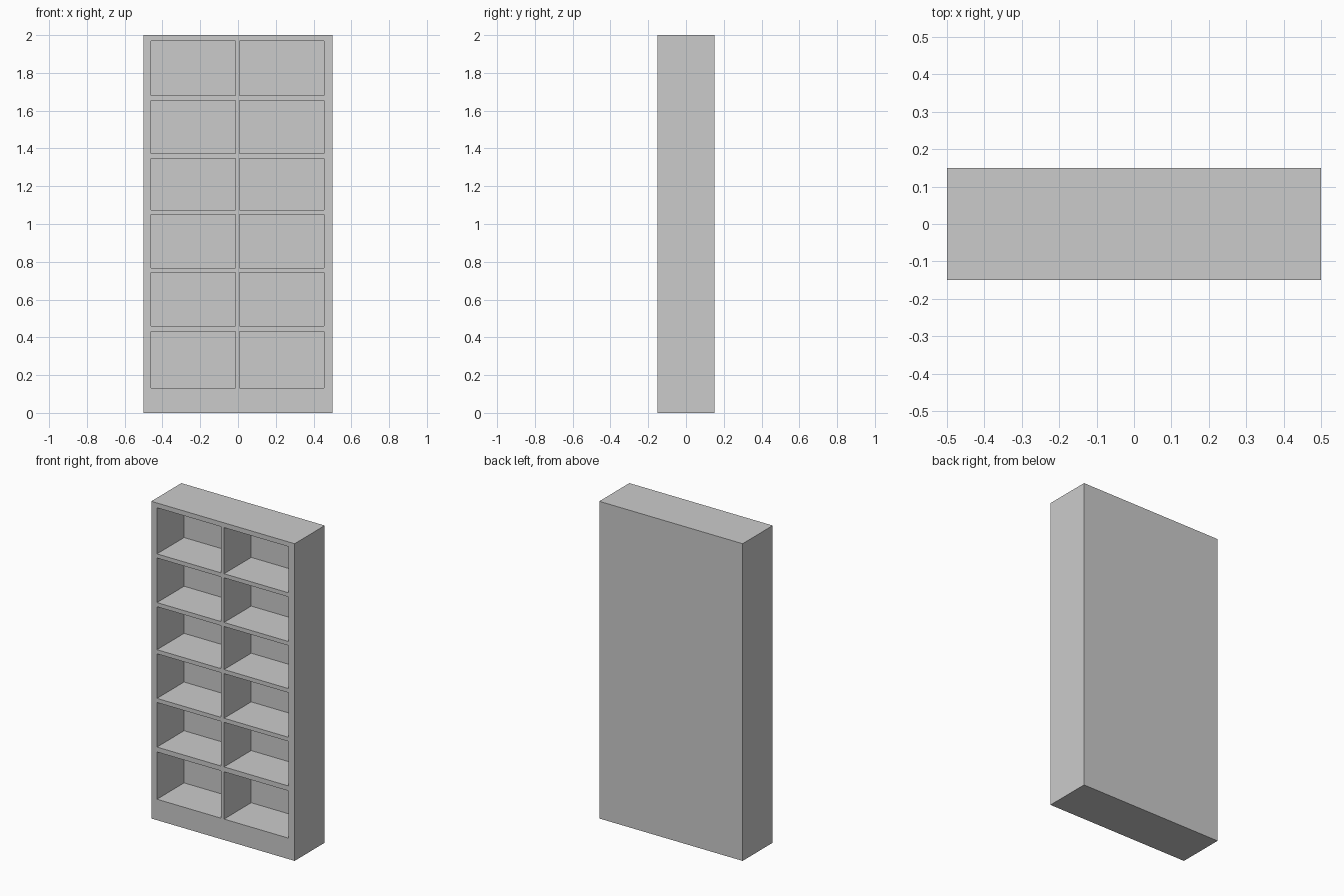
import bpy, bmesh

if "Cube" in bpy.data.objects:
    bpy.data.objects.remove(bpy.data.objects["Cube"])

FRONT, BACK, DEPTH = -0.15, 0.15, 0.27

# Front grid lines: frame edges and compartment openings
xs = [-0.5, -0.46, -0.012, 0.008, 0.456, 0.5]
zs = [0, 0.132, 0.43, 0.461, 0.742, 0.768, 1.049,
      1.075, 1.346, 1.372, 1.653, 1.679, 1.97, 2]

bm = bmesh.new()

# Front face as a grid; odd cells are compartments
grid = [[bm.verts.new((x, FRONT, z)) for x in xs] for z in zs]
openings = []
for r in range(len(zs) - 1):
    for c in range(len(xs) - 1):
        face = bm.faces.new((grid[r][c], grid[r][c + 1],
                             grid[r + 1][c + 1], grid[r + 1][c]))
        if r % 2 and c % 2:
            openings.append(face)

# Outer sides, top and base, then the closed back
border = [e for e in bm.edges if e.is_boundary]
ext = bmesh.ops.extrude_edge_only(bm, edges=border)["geom"]
for v in ext:
    if isinstance(v, bmesh.types.BMVert):
        v.co.y = BACK
bmesh.ops.holes_fill(bm, edges=[e for e in bm.edges if e.is_boundary], sides=0)

# Recess the compartments
for face in bmesh.ops.extrude_discrete_faces(bm, faces=openings)["faces"]:
    for v in face.verts:
        v.co.y = FRONT + DEPTH

bmesh.ops.recalc_face_normals(bm, faces=bm.faces)

mesh = bpy.data.meshes.new("bookcase")
bm.to_mesh(mesh)
bm.free()
bpy.context.collection.objects.link(bpy.data.objects.new("bookcase", mesh))
